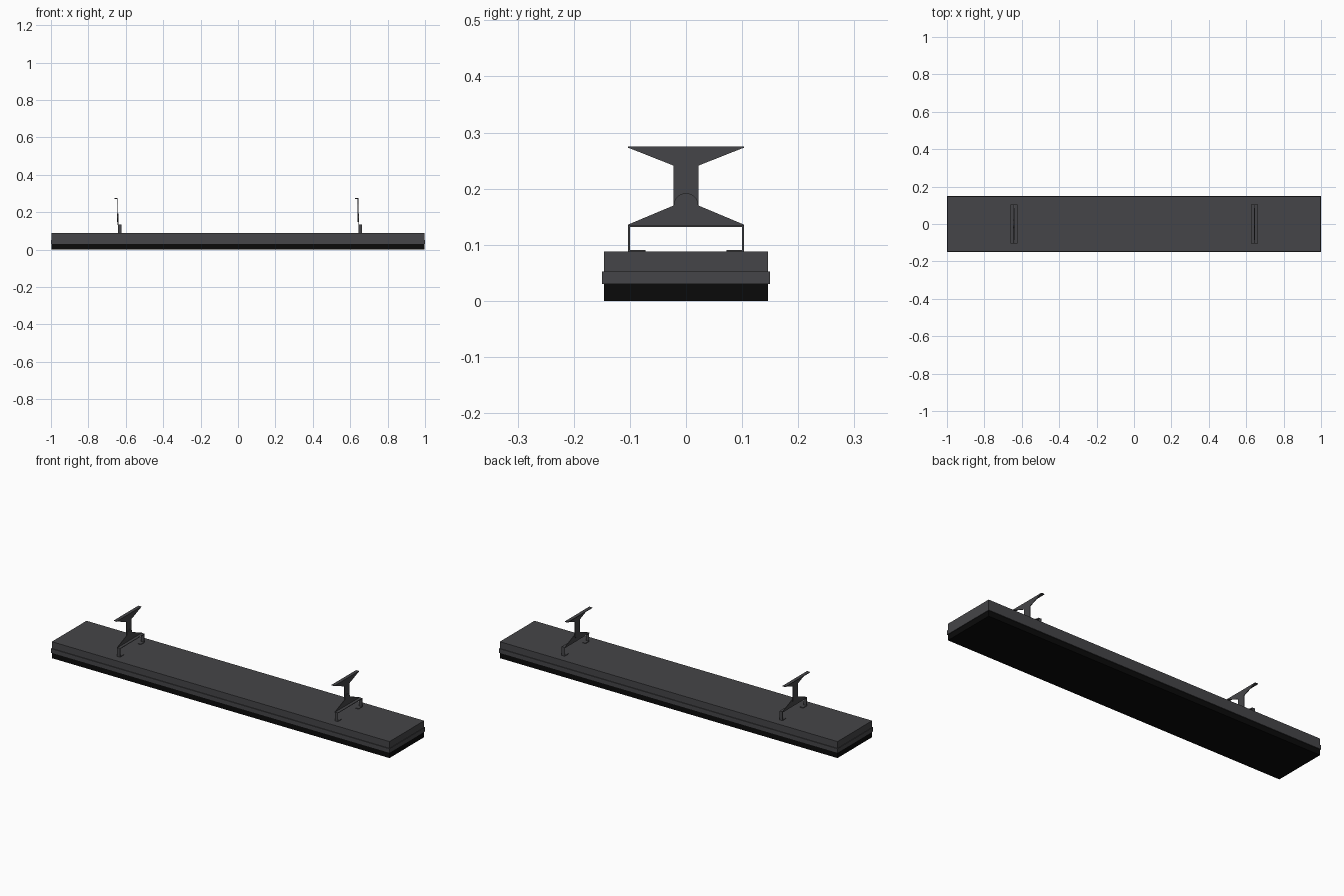
import bpy, bmesh, math

if "Cube" in bpy.data.objects:
    bpy.data.objects.remove(bpy.data.objects["Cube"])

def material(name, c):
    m = bpy.data.materials.new(name)
    m.diffuse_color = (*c, 1)
    m.use_nodes = True
    m.node_tree.nodes["Principled BSDF"].inputs["Base Color"].default_value = m.diffuse_color
    return m

GREY = material("dark grey metal", (0.06, 0.06, 0.065))
BLACK = material("black panel", (0.003, 0.003, 0.003))

def finish(name, bm, mat):
    bmesh.ops.recalc_face_normals(bm, faces=bm.faces)
    me = bpy.data.meshes.new(name)
    bm.to_mesh(me)
    bm.free()
    me.materials.append(mat)
    ob = bpy.data.objects.new(name, me)
    bpy.context.collection.objects.link(ob)
    return ob

def box(name, x, y, z, mat):
    """Box from (min, max) ranges."""
    bm = bmesh.new()
    bmesh.ops.create_cube(bm, size=1)
    for v in bm.verts:
        v.co = [r[0] if c < 0 else r[1] for r, c in zip((x, y, z), v.co)]
    return finish(name, bm, mat)

def plate(name, profile, x0, x1, mat):
    """Extrude a (y, z) outline along x."""
    bm = bmesh.new()
    f = bm.faces.new([bm.verts.new((x0, y, z)) for y, z in profile])
    r = bmesh.ops.extrude_face_region(bm, geom=[f])
    for v in r["geom"]:
        if isinstance(v, bmesh.types.BMVert):
            v.co.x = x1
    return finish(name, bm, mat)

# Heater body: black radiant panel, rim band, housing
box("radiant_panel", (-0.997, 0.997), (-0.146, 0.146), (0, 0.031), BLACK)
box("rim_band", (-1, 1), (-0.15, 0.15), (0.03, 0.052), GREY)
box("housing", (-0.997, 0.997), (-0.146, 0.146), (0.051, 0.088), GREY)

# Pivot outlines: rounded ends overlap at the joint
R, PZ, W, T = 0.022, 0.170, 0.103, 0.003
arc = [(R * math.cos(math.pi * i / 12), R * math.sin(math.pi * i / 12)) for i in range(13)]
lower = [(-W, 0.132), (W, 0.132), (W, 0.136)] + [(y, PZ + z) for y, z in arc] + [(-W, 0.136)]
upper = [(-W, 0.275), (W, 0.275), (W, 0.273), (R, 0.241)] + \
        [(y, PZ - z) for y, z in arc] + [(-R, 0.241), (-W, 0.273)]
# Stirrup: open strap with inward feet
half = [(0.072, 0.088), (W, 0.088), (W, 0.135)]
inner = [(W - T, 0.132), (W - T, 0.091), (0.072, 0.091)]
stirrup = half + [(-y, z) for y, z in reversed(half)] + \
          [(-y, z) for y, z in reversed(inner)] + inner

# Two mounting brackets, both facing the same way
for side, cx in (("left", -0.643), ("right", 0.643)):
    plate(side + "_stirrup", stirrup, cx + 0.001, cx + 0.019, GREY)
    plate(side + "_lower_plate", lower, cx, cx + T, GREY)
    plate(side + "_upper_plate", upper, cx - T, cx, GREY)
    box(side + "_top_flange", (cx - 0.018, cx), (-W, W), (0.272, 0.275), GREY)
